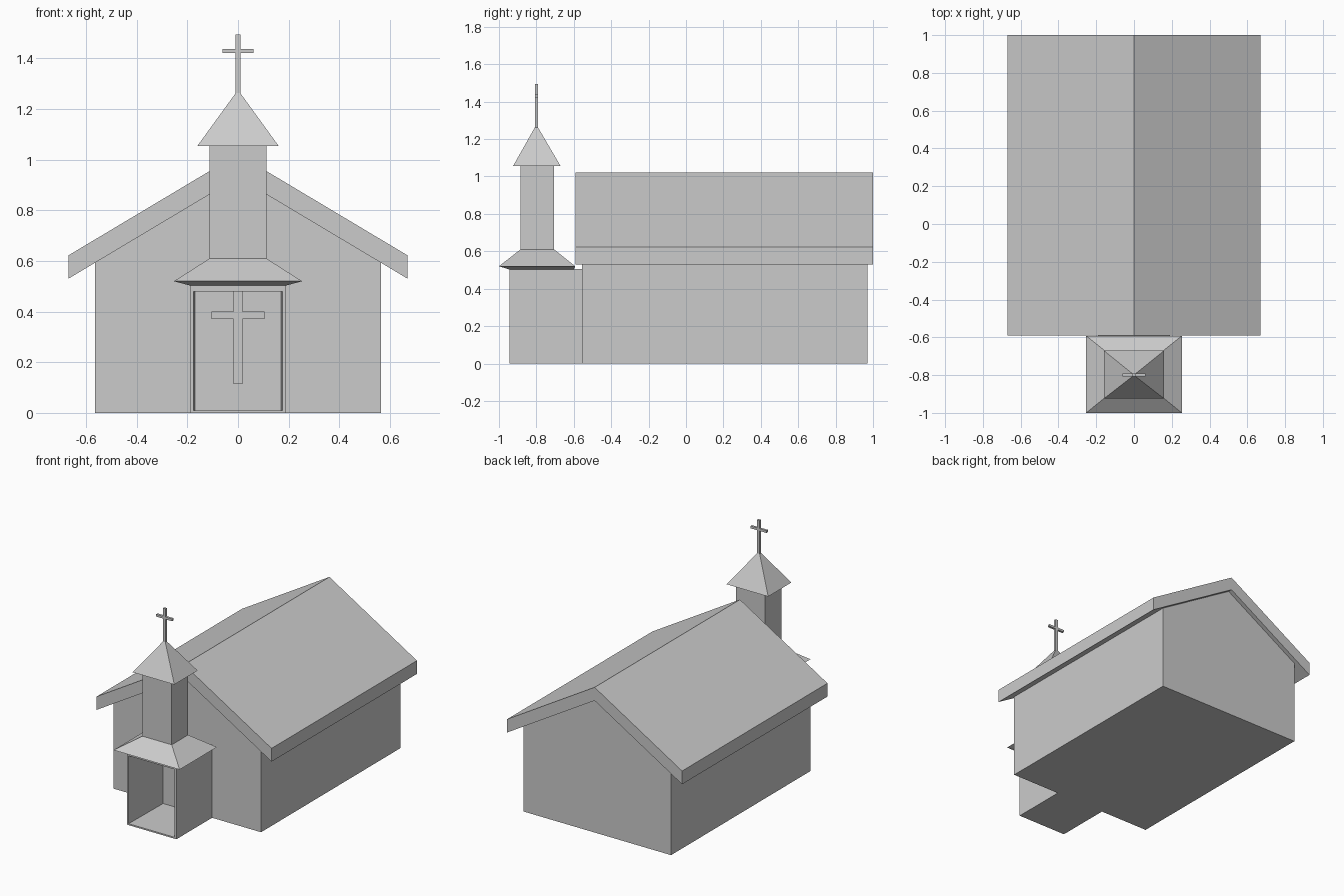
import bpy, bmesh

if "Cube" in bpy.data.objects:
    bpy.data.objects.remove(bpy.data.objects["Cube"])

grey = bpy.data.materials.new("light grey")
grey.diffuse_color = (0.6, 0.6, 0.6, 1)
grey.use_nodes = True
grey.node_tree.nodes["Principled BSDF"].inputs["Base Color"].default_value = grey.diffuse_color


def finish(name, bm):
    bmesh.ops.recalc_face_normals(bm, faces=bm.faces[:])
    me = bpy.data.meshes.new(name)
    bm.to_mesh(me)
    bm.free()
    me.materials.append(grey)
    ob = bpy.data.objects.new(name, me)
    bpy.context.collection.objects.link(ob)
    return ob


def extrude_xz(name, half, y0, y1):
    """Mirror a right-hand x/z profile and extrude it along y."""
    pts = half + [(-x, z) for x, z in reversed(half) if x > 0]
    bm = bmesh.new()
    a = [bm.verts.new((x, y0, z)) for x, z in pts]
    b = [bm.verts.new((x, y1, z)) for x, z in pts]
    n = len(pts)
    bm.faces.new(a)
    bm.faces.new(b[::-1])
    for i in range(n):
        j = (i + 1) % n
        bm.faces.new((a[i], a[j], b[j], b[i]))
    return finish(name, bm)


def loft(name, rings):
    """Stack rectangles given as (half width, y0, y1, z)."""
    bm = bmesh.new()
    loops = [[bm.verts.new(p) for p in
              ((-w, y0, z), (w, y0, z), (w, y1, z), (-w, y1, z))]
             for w, y0, y1, z in rings]
    for lo, hi in zip(loops, loops[1:]):
        for i in range(4):
            j = (i + 1) % 4
            bm.faces.new((lo[i], lo[j], hi[j], hi[i]))
    bm.faces.new(loops[0])
    bm.faces.new(loops[-1])
    bmesh.ops.remove_doubles(bm, verts=bm.verts[:], dist=1e-5)
    return finish(name, bm)


def cross(name, w, arm, z0, za0, za1, z1, y0, y1):
    # half outline from bottom to top; mirrored by extrude_xz
    half = [(w, z0), (w, za0), (arm, za0), (arm, za1), (w, za1), (w, z1)]
    return extrude_xz(name, half, y0, y1)


# main hall with gable ends
extrude_xz("hall", [(0.565, 0), (0.565, 0.593), (0, 0.93)], -0.555, 0.97)

# thick gabled roof: outer slope and parallel underside
bm = bmesh.new()
prof = [(-0.67, 0.53), (0, 0.93), (0.67, 0.53), (0.67, 0.622), (0, 1.022), (-0.67, 0.622)]
a, b = ([bm.verts.new((x, y, z)) for x, z in prof] for y in (-0.59, 1.0))
for i in range(6):
    j = (i + 1) % 6
    bm.faces.new((a[i], a[j], b[j], b[i]))
for r in (a, b):
    bm.faces.new((r[0], r[1], r[4], r[5]))
    bm.faces.new((r[1], r[2], r[3], r[4]))
bmesh.ops.dissolve_limit(bm, angle_limit=0.01, verts=bm.verts[:], edges=bm.edges[:])
finish("roof", bm)

# porch shell, open at the front
loft("porch", [
    (0.168, -0.945, -0.945, 0.5)] and [
    (0.19, -0.945, -0.555, 0), (0.19, -0.945, -0.555, 0.505)])
porch = bpy.data.objects["porch"]
bm = bmesh.new()
bm.from_mesh(porch.data)
front = min(bm.faces, key=lambda f: f.calc_center_median().y)
bmesh.ops.inset_region(bm, faces=[front], thickness=0.02)
for v in front.verts:
    v.co.z = 0.01 if v.co.z < 0.25 else 0.48
inner = bmesh.ops.extrude_discrete_faces(bm, faces=[front])["faces"][0]
for v in inner.verts:
    v.co.y = -0.575
    v.co.x *= 0.97
bm.to_mesh(porch.data)
bm.free()

# cross on the back wall of the porch
cross("porch_cross", 0.018, 0.105, 0.115, 0.37, 0.40, 0.485, -0.605, -0.57)

# skirt roof, bell tower and spire
loft("bell_tower", [
    (0.19, -0.945, -0.60, 0.503),
    (0.253, -1.0, -0.592, 0.52),
    (0.112, -0.885, -0.705, 0.61),
    (0.112, -0.885, -0.705, 1.055)])
loft("spire", [
    (0.16, -0.925, -0.67, 1.055),
    (0.004, -0.804, -0.796, 1.27)])

# cross on top of the spire
cross("spire_cross", 0.01, 0.061, 1.25, 1.422, 1.438, 1.494, -0.808, -0.792)
